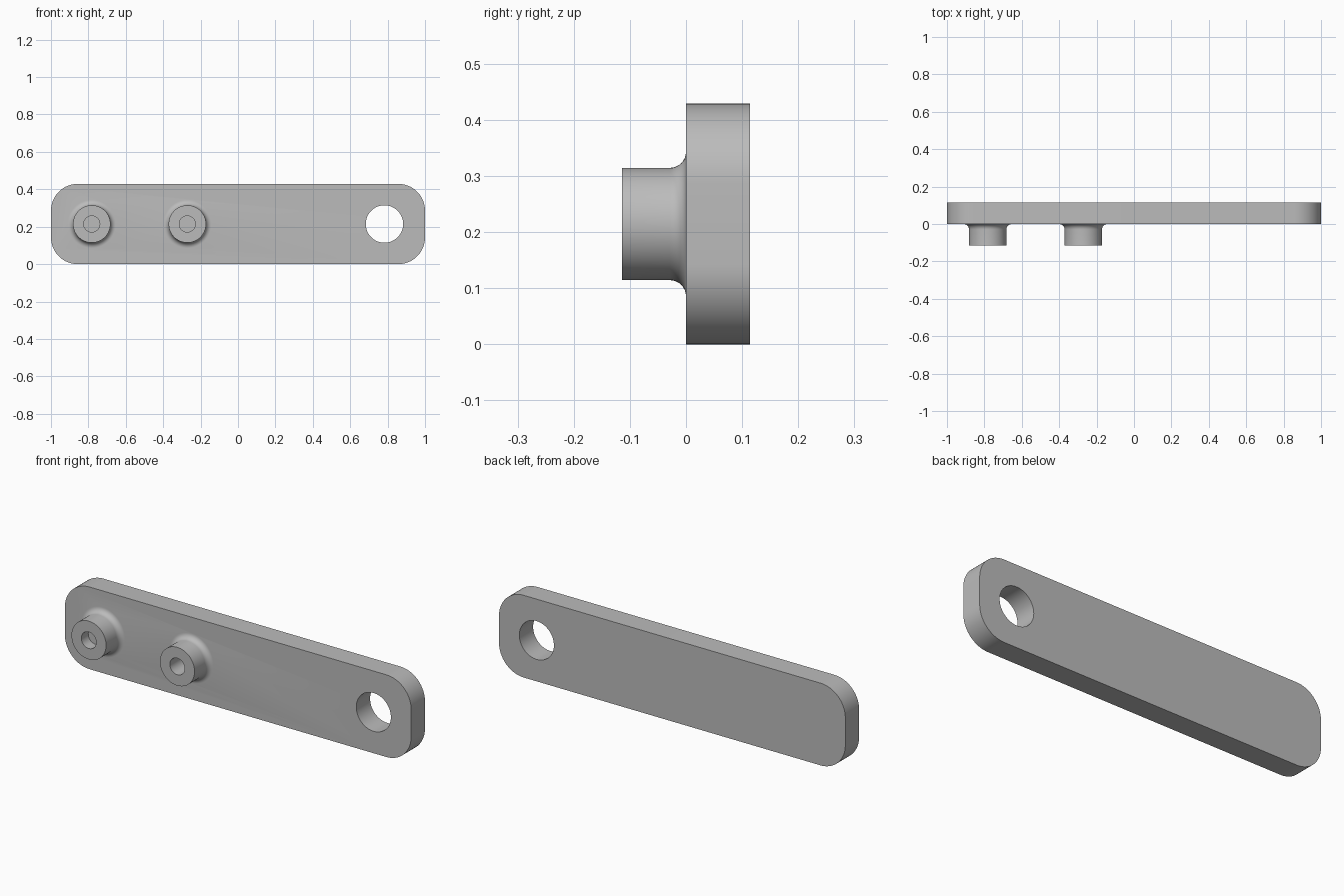
import bpy
import bmesh
from math import sin, cos, pi, radians

if "Cube" in bpy.data.objects:
    bpy.data.objects.remove(bpy.data.objects["Cube"])

LENGTH, HEIGHT, DEPTH = 2.0, 0.429, 0.114
MID_Z = HEIGHT / 2
CORNER = 0.143
SIDES = 64

grey = bpy.data.materials.new("plain grey")
grey.use_nodes = True
colour = (0.5, 0.5, 0.5, 1)
grey.diffuse_color = colour
grey.node_tree.nodes["Principled BSDF"].inputs["Base Color"].default_value = colour


def loft(name, rings):
    """Closed solid through matching rings of points."""
    bm = bmesh.new()
    loops = [[bm.verts.new(p) for p in ring] for ring in rings]
    n = len(loops[0])
    for a, b in zip(loops, loops[1:]):
        for i in range(n):
            j = (i + 1) % n
            bm.faces.new((a[i], a[j], b[j], b[i]))
    bm.faces.new(loops[0])
    bm.faces.new(loops[-1])
    bmesh.ops.recalc_face_normals(bm, faces=bm.faces)
    mesh = bpy.data.meshes.new(name)
    bm.to_mesh(mesh)
    bm.free()
    mesh.materials.append(grey)
    obj = bpy.data.objects.new(name, mesh)
    bpy.context.collection.objects.link(obj)
    return obj


def lathe(name, x, profile):
    """Turn (radius, y) pairs about an axis running front to back."""
    angles = [2 * pi * i / SIDES for i in range(SIDES)]
    return loft(name, [[(x + r * cos(a), y, MID_Z + r * sin(a)) for a in angles]
                       for r, y in profile])


def combine(target, tool, operation):
    """Apply a boolean and discard the tool."""
    mod = target.modifiers.new(operation, "BOOLEAN")
    mod.operation = operation
    mod.solver = "EXACT"
    mod.object = tool
    bpy.context.view_layer.objects.active = target
    bpy.ops.object.modifier_apply(modifier=mod.name)
    bpy.data.objects.remove(tool)


# Plate with rounded corners
outline = []
for k, (sx, sz) in enumerate([(1, 1), (-1, 1), (-1, -1), (1, -1)]):
    for i in range(17):
        a = (k + i / 16) * pi / 2
        outline.append((sx * (LENGTH / 2 - CORNER) + CORNER * cos(a),
                        MID_Z + sz * (MID_Z - CORNER) + CORNER * sin(a)))
plate = loft("plate", [[(x, y, z) for x, z in outline] for y in (0, DEPTH)])

# Two bosses with a fillet at the root, each with a bore
FILLET, RADIUS = 0.029, 0.1
root = [(RADIUS + FILLET * (1 - sin(t)), -FILLET * (1 - cos(t)))
        for t in [i * pi / 16 for i in range(9)]]
for x, bore_end in ((-0.782, -0.057), (-0.271, 0.03)):
    boss = lathe("boss", x, [(RADIUS + FILLET, 0.02)] + root + [(RADIUS, -DEPTH)])
    combine(plate, boss, "UNION")
    bore = lathe("bore", x, [(0.043, -0.2), (0.043, bore_end)])
    combine(plate, bore, "DIFFERENCE")

# Through hole at the other end
hole = lathe("hole", 0.783, [(RADIUS, -0.05), (RADIUS, 0.2)])
combine(plate, hole, "DIFFERENCE")

# Smooth rounds, crisp edges
bpy.ops.object.select_all(action="DESELECT")
plate.select_set(True)
bpy.context.view_layer.objects.active = plate
bpy.ops.object.shade_smooth_by_angle(angle=radians(30))
